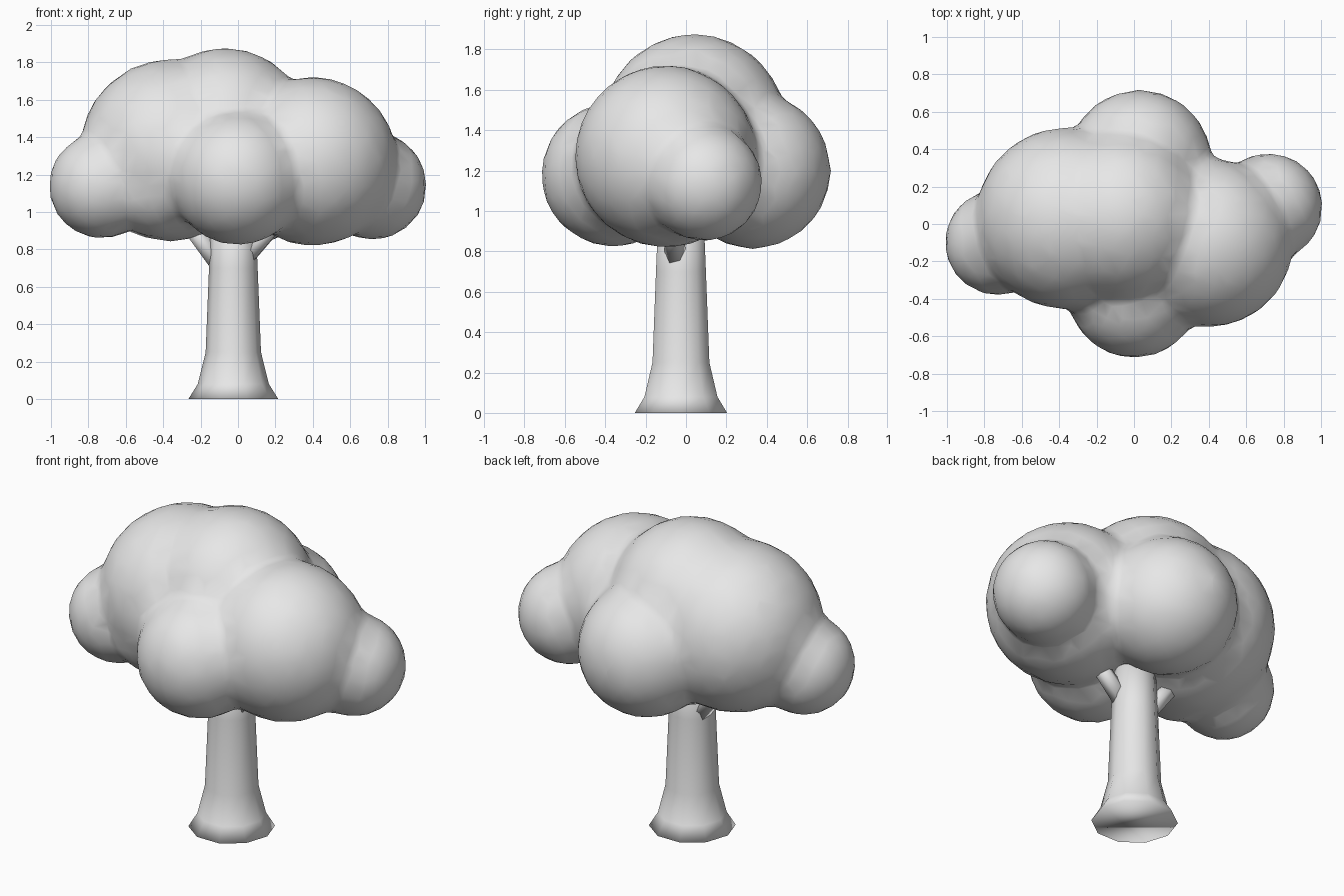
import bpy, bmesh, math
from mathutils import Vector, Matrix

if "Cube" in bpy.data.objects:
    bpy.data.objects.remove(bpy.data.objects["Cube"])

grey = bpy.data.materials.new("plain grey")
grey.diffuse_color = (0.8, 0.8, 0.8, 1)
grey.use_nodes = True
grey.node_tree.nodes["Principled BSDF"].inputs["Base Color"].default_value = grey.diffuse_color


def finish(name, bm):
    me = bpy.data.meshes.new(name)
    bmesh.ops.recalc_face_normals(bm, faces=bm.faces)
    bm.to_mesh(me)
    bm.free()
    me.materials.append(grey)
    me.shade_smooth()
    ob = bpy.data.objects.new(name, me)
    bpy.context.collection.objects.link(ob)
    return ob


def tube(name, rings, sides):
    """Loft through (centre, radius) rings, capped at both ends."""
    bm = bmesh.new()
    axis = Vector(rings[-1][0]) - Vector(rings[0][0])
    rot = axis.to_track_quat('Z', 'Y')
    loops = []
    for c, r in rings:
        loops.append([bm.verts.new(Vector(c) + rot @ Vector((
            r * math.cos(math.tau * i / sides), r * math.sin(math.tau * i / sides), 0)))
            for i in range(sides)])
    for a, b in zip(loops, loops[1:]):
        for i in range(sides):
            j = (i + 1) % sides
            bm.faces.new((a[i], a[j], b[j], b[i]))
    bm.faces.new(loops[0])
    bm.faces.new(loops[-1])
    return finish(name, bm)


# Trunk with flared foot
X, Y = -0.025, -0.025
trunk = tube("trunk", [((X, Y, z), r) for z, r in
             [(0, 0.24), (0.08, 0.19), (0.25, 0.148), (0.7, 0.13), (1.05, 0.115)]], 10)

# Short branches running up into the leaves
tube("left_branch", [((-0.08, 0.0, 0.70), 0.06), ((-0.30, 0.02, 0.98), 0.045)], 6)
tube("right_branch", [((0.04, -0.05, 0.76), 0.055), ((0.24, -0.07, 0.98), 0.045)], 6)

# Leaf canopy: round lobes (x, y, z, radius) fused into one soft mass
lobes = [
    (-0.73, -0.10, 1.14, 0.285),   # far left
    (-0.36, 0.03, 1.33, 0.49),     # left
    (-0.07, 0.04, 1.42, 0.46),     # crown
    (0.40, -0.10, 1.27, 0.455),    # right
    (0.72, 0.09, 1.14, 0.292),     # far right
    (0.00, -0.36, 1.18, 0.36),     # front
    (0.03, 0.33, 1.20, 0.39),      # back
    (-0.42, -0.10, 1.17, 0.31),    # lower left
]
bm = bmesh.new()
for x, y, z, r in lobes:
    bmesh.ops.create_icosphere(bm, subdivisions=3, radius=r,
                               matrix=Matrix.Translation((x, y, z)))
canopy = finish("canopy", bm)
remesh = canopy.modifiers.new("fuse", 'REMESH')
remesh.mode = 'VOXEL'
remesh.voxel_size = 0.03
remesh.use_smooth_shade = True
smooth = canopy.modifiers.new("soften", 'SMOOTH')
smooth.factor = 0.5
smooth.iterations = 10
reduce = canopy.modifiers.new("reduce", 'DECIMATE')
reduce.ratio = 0.12
